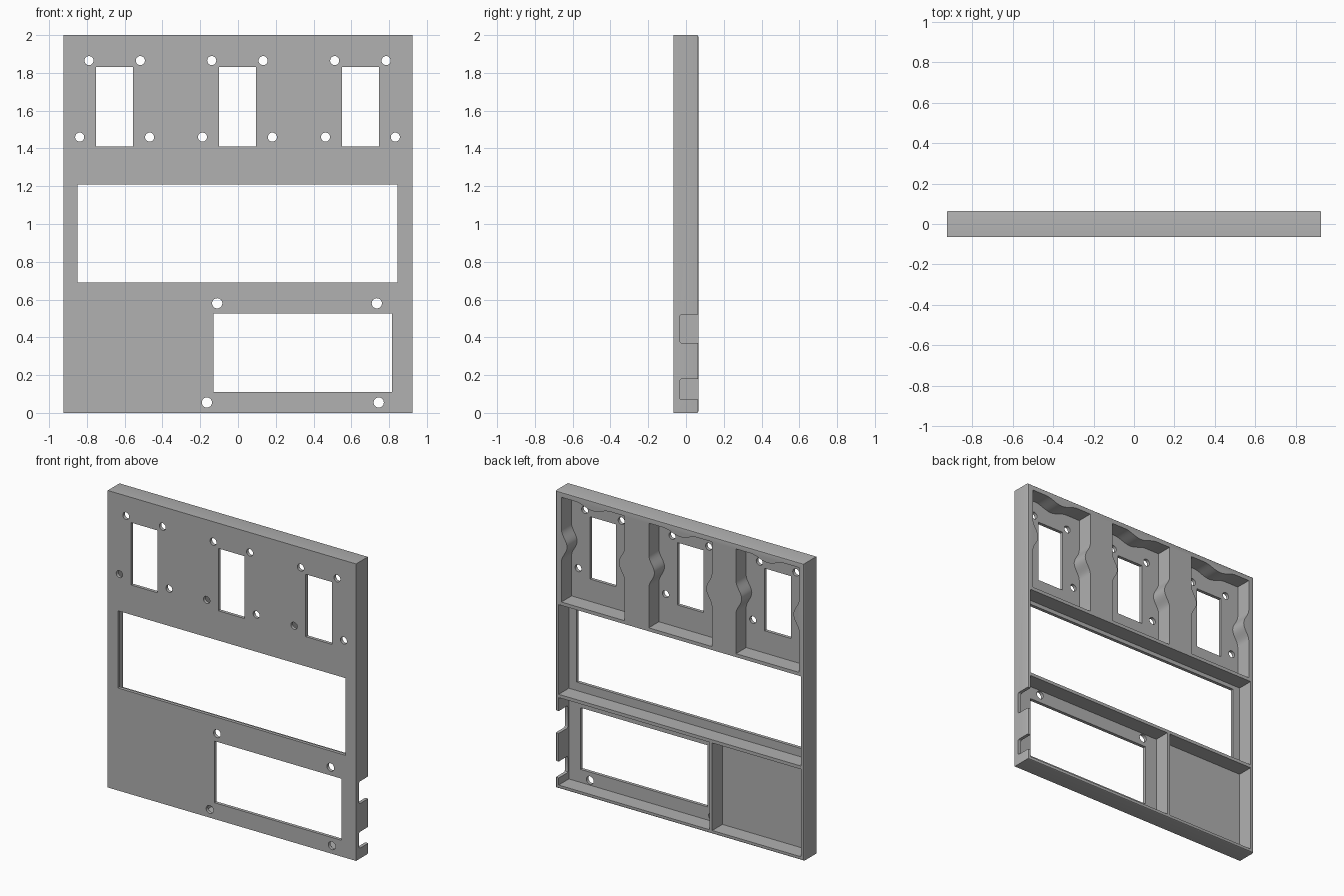
import bpy, bmesh, math

cube = bpy.data.objects.get("Cube")
if cube:
    bpy.data.objects.remove(cube, do_unlink=True)

W, BACK, TOP = 0.925, 0.065, 2.0      # half width, half depth, height
WALL, FLOOR = 0.022, -0.043           # wall thickness, inner face of the plate
IN = W - WALL

grey = bpy.data.materials.new("grey plastic")
grey.use_nodes = True
colour = (0.44, 0.44, 0.44, 1)
grey.diffuse_color = colour
grey.node_tree.nodes["Principled BSDF"].inputs["Base Color"].default_value = colour


def prism(bm, outline, y0, y1):
    """Extrude an (x, z) outline from y0 to y1."""
    face = bm.faces.new([bm.verts.new((x, y0, z)) for x, z in outline])
    ext = bmesh.ops.extrude_face_region(bm, geom=[face])
    verts = [v for v in ext["geom"] if isinstance(v, bmesh.types.BMVert)]
    bmesh.ops.translate(bm, verts=verts, vec=(0, y1 - y0, 0))


def rect(x0, x1, z0, z1):
    return [(x0, z0), (x1, z0), (x1, z1), (x0, z1)]


def disc(x, z, r, n=28):
    return [(x + r * math.cos(math.tau * i / n), z + r * math.sin(math.tau * i / n))
            for i in range(n)]


def bump(t):
    """Smooth hump, 1 at t = 0 and 0 beyond |t| = 1."""
    return 0.5 + 0.5 * math.cos(math.pi * max(-1, min(1, t)))


def pocket(cx):
    """Pocket outline with wavy sides and a wavy ceiling."""
    half, z0, z1, n = 0.235, 1.26, 1.965, 16
    side = [(half, z0)]
    for i in range(n + 1):
        t = -1 + 2 * i / n
        side.append((half - 0.042 * bump(t), 1.64 + 0.11 * t))
    side.append((half, z1))
    for i in range(n // 2):
        t = 1 - 2 * i / n
        side.append((0.13 * t, z1 - 0.03 * bump(t)))
    mid = [(0, z1 - 0.03)]
    left = [(-x, z) for x, z in reversed(side)]
    return [(cx + x, z) for x, z in side + mid + left]


def make(name, bm):
    bmesh.ops.recalc_face_normals(bm, faces=bm.faces)
    mesh = bpy.data.meshes.new(name)
    bm.to_mesh(mesh)
    bm.free()
    mesh.materials.append(grey)
    obj = bpy.data.objects.new(name, mesh)
    bpy.context.collection.objects.link(obj)
    return obj


# Solid panel with softened rear edges
bm = bmesh.new()
prism(bm, rect(-W, W, 0, TOP), -BACK, BACK)
rear = [e for e in bm.edges if all(v.co.y > 0 for v in e.verts)]
bmesh.ops.bevel(bm, geom=rear, offset=0.007, segments=3, profile=0.5, affect='EDGES')
panel = make("panel_frame", bm)

centres = (-0.653, -0.003, 0.648)

# Rear compartments, leaving shelves and the divider rib between them
cavities = bmesh.new()
for cx in centres:
    prism(cavities, pocket(cx), FLOOR, 0.1)
for box in (rect(-IN, IN, 0.633, 1.237),
            rect(-IN, -0.241, WALL, 0.611),
            rect(-0.219, IN, WALL, 0.611)):
    prism(cavities, box, FLOOR, 0.1)

# Windows and screw holes through the plate
openings = bmesh.new()
shapes = [rect(-0.85, 0.845, 0.69, 1.21), rect(-0.13, 0.815, 0.11, 0.525)]
for cx in centres:
    shapes.append(rect(cx - 0.098, cx + 0.098, 1.41, 1.83))
    for s in (-1, 1):
        shapes += [disc(cx + s * 0.136, 1.865, 0.024), disc(cx + s * 0.185, 1.46, 0.024)]
shapes += [disc(x, z, 0.027) for x, z in
           ((-0.11, 0.58), (0.735, 0.58), (-0.165, 0.055), (0.745, 0.055))]
for shape in shapes:
    prism(openings, shape, -0.1, 0.1)

# Connector notches in one side wall, with rounded inner corners
notches = bmesh.new()
for z0, z1 in ((0.07, 0.18), (0.37, 0.52)):
    prism(notches, rect(0.88, 1.0, z0, z1), -0.032, 0.1)
inner = [e for e in notches.edges
         if all(v.co.y < 0 for v in e.verts)
         and abs(e.verts[0].co.x - e.verts[1].co.x) > 0.05]
bmesh.ops.bevel(notches, geom=inner, offset=0.01, segments=3, profile=0.5, affect='EDGES')

# Cut everything out of the panel
cutters = []
for name, bm in (("compartment_cutter", cavities), ("opening_cutter", openings),
                 ("notch_cutter", notches)):
    cutter = make(name, bm)
    cutter.hide_render = True
    mod = panel.modifiers.new(name, 'BOOLEAN')
    mod.operation, mod.solver, mod.object = 'DIFFERENCE', 'EXACT', cutter
    cutters.append(cutter)

bpy.context.view_layer.update()
result = bpy.data.meshes.new_from_object(panel.evaluated_get(bpy.context.evaluated_depsgraph_get()))
panel.modifiers.clear()
panel.data = result
for cutter in cutters:
    bpy.data.objects.remove(cutter, do_unlink=True)

bpy.ops.object.select_all(action='DESELECT')
panel.select_set(True)
bpy.context.view_layer.objects.active = panel
bpy.ops.object.shade_smooth_by_angle(angle=math.radians(30))
